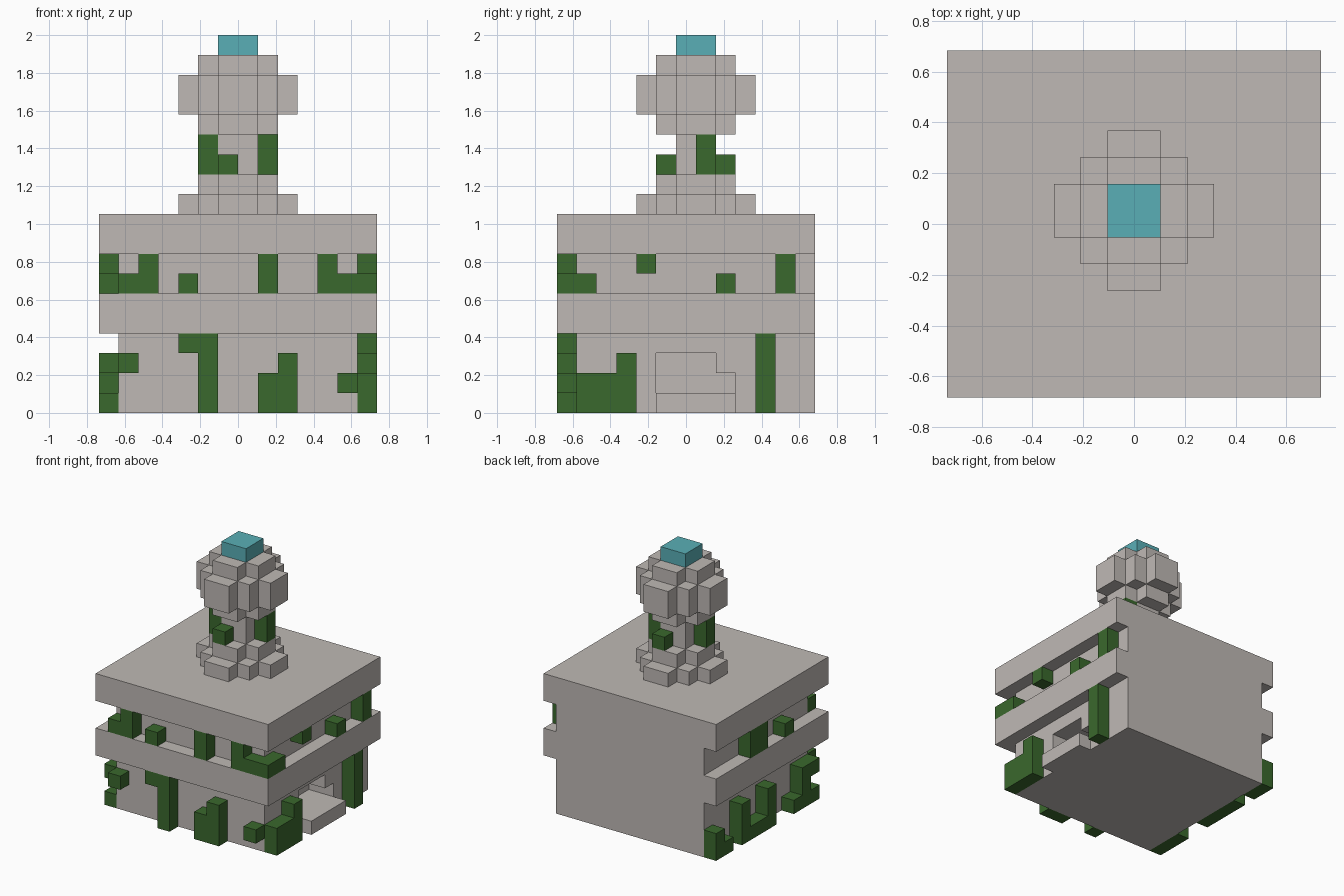
import bpy
import bmesh
from mathutils import Vector

# Block grid: one unit is a block, origin at the low front corner
BLOCK = 2 / 19
WIDTH, DEPTH = 14, 13

if "Cube" in bpy.data.objects:
    bpy.data.objects.remove(bpy.data.objects["Cube"], do_unlink=True)


def make_material(name, colour):
    mat = bpy.data.materials.new(name)
    mat.use_nodes = True
    mat.diffuse_color = (*colour, 1)
    mat.node_tree.nodes["Principled BSDF"].inputs["Base Color"].default_value = (*colour, 1)
    return mat


STONE = make_material("warm grey stone", (0.52, 0.485, 0.46))
VINE = make_material("vine green", (0.042, 0.138, 0.026))
GEM = make_material("teal gem", (0.102, 0.429, 0.468))


def add_box(bm, low, high):
    """Add a box between two grid corners."""
    low, high = Vector(low), Vector(high)
    verts = bmesh.ops.create_cube(bm, size=1)["verts"]
    centre, size = (low + high) / 2, high - low
    for v in verts:
        p = centre + Vector(a * b for a, b in zip(v.co, size))
        v.co = (p - Vector((WIDTH / 2, DEPTH / 2, 0))) * BLOCK


def make_part(name, material, boxes):
    bm = bmesh.new()
    for low, high in boxes:
        add_box(bm, low, high)
    mesh = bpy.data.meshes.new(name)
    bm.to_mesh(mesh)
    bm.free()
    mesh.materials.append(material)
    obj = bpy.data.objects.new(name, mesh)
    bpy.context.scene.collection.objects.link(obj)
    return obj


def carve(target, low, high):
    """Cut a box-shaped hollow out of a part."""
    cutter = make_part("alcove_cutter", STONE, [(low, high)])
    cutter.hide_render = True
    mod = target.modifiers.new("alcove", "BOOLEAN")
    mod.operation, mod.solver, mod.object = "DIFFERENCE", "EXACT", cutter
    bpy.context.view_layer.objects.active = target
    bpy.ops.object.modifier_apply(modifier=mod.name)
    bpy.data.objects.remove(cutter, do_unlink=True)


# Plinth: recessed walls between two wide slabs, flush at the back
lower_wall = make_part("lower_wall", STONE, [((1, 1, 0), (13, 13, 4))])
make_part("middle_slab", STONE, [((0, 0, 4), (14, 13, 6))])
make_part("upper_wall", STONE, [((1, 1, 6), (13, 13, 8))])
make_part("top_slab", STONE, [((0, 0, 8), (14, 13, 10))])

# Side alcove with its doorstep
carve(lower_wall, (11, 5, 1), (13.5, 8, 3))
carve(lower_wall, (11, 7.5, 1), (13.5, 9, 2))
make_part("doorstep", STONE, [((13, 5, 0), (14, 9, 1))])


def rounded_layer(radius, bottom, top):
    """Stepped round layer about the tower axis, built from crossed boxes."""
    cx, cy = 7, 7
    for a in range(1, radius + 1):
        b = radius + 1 - a
        yield (cx - a, cy - b, bottom), (cx + a, cy + b, top)


# Tower: stepped foot, neck, ball and gem
make_part("tower_foot", STONE, [*rounded_layer(3, 10, 11), *rounded_layer(2, 11, 12)])
make_part("tower_neck", STONE, rounded_layer(1, 12, 14))
make_part("tower_ball", STONE, [*rounded_layer(2, 14, 15),
                                *rounded_layer(3, 15, 17),
                                *rounded_layer(2, 17, 18)])
make_part("tower_gem", GEM, rounded_layer(1, 18, 19))


# Vines: each run is (position along the wall, bottom, top)
def front_run(i, bottom, top):
    return (i, 0, bottom), (i + 1, 1, top)


def left_run(j, bottom, top):
    return (13, j, bottom), (14, j + 1, top)


def right_run(j, bottom, top):
    return (0, j, bottom), (1, j + 1, top)


vines = {
    "front_vines": (front_run, [
        (1, 2, 3), (4, 3, 4), (5, 0, 4), (8, 0, 2), (9, 0, 3), (12, 1, 2),
        (1, 6, 7), (2, 6, 8), (4, 6, 7), (8, 6, 8), (11, 6, 8), (12, 6, 7), (13, 6, 7)]),
    "left_vines": (left_run, [
        (1, 0, 2), (2, 0, 2), (3, 0, 3), (10, 0, 4),
        (1, 6, 7), (4, 7, 8), (8, 6, 7), (11, 6, 8)]),
    "right_vines": (right_run, [
        (1, 0, 1), (1, 2, 3), (2, 0, 3), (3, 0, 1), (6, 0, 3), (7, 0, 1), (8, 0, 1),
        (9, 0, 3), (11, 0, 1), (12, 0, 2),
        (4, 6, 7), (7, 6, 8), (8, 6, 8)]),
}
for name, (run, spots) in vines.items():
    make_part(name, VINE, [run(*spot) for spot in spots])

# Vines clinging to the neck: (column, row, height)
neck_spots = [(6, 5, 1), (7, 8, 1), (5, 6, 2), (8, 7, 2)]
make_part("neck_vines", VINE,
          [((i, j, 12), (i + 1, j + 1, 12 + h)) for i, j, h in neck_spots])
